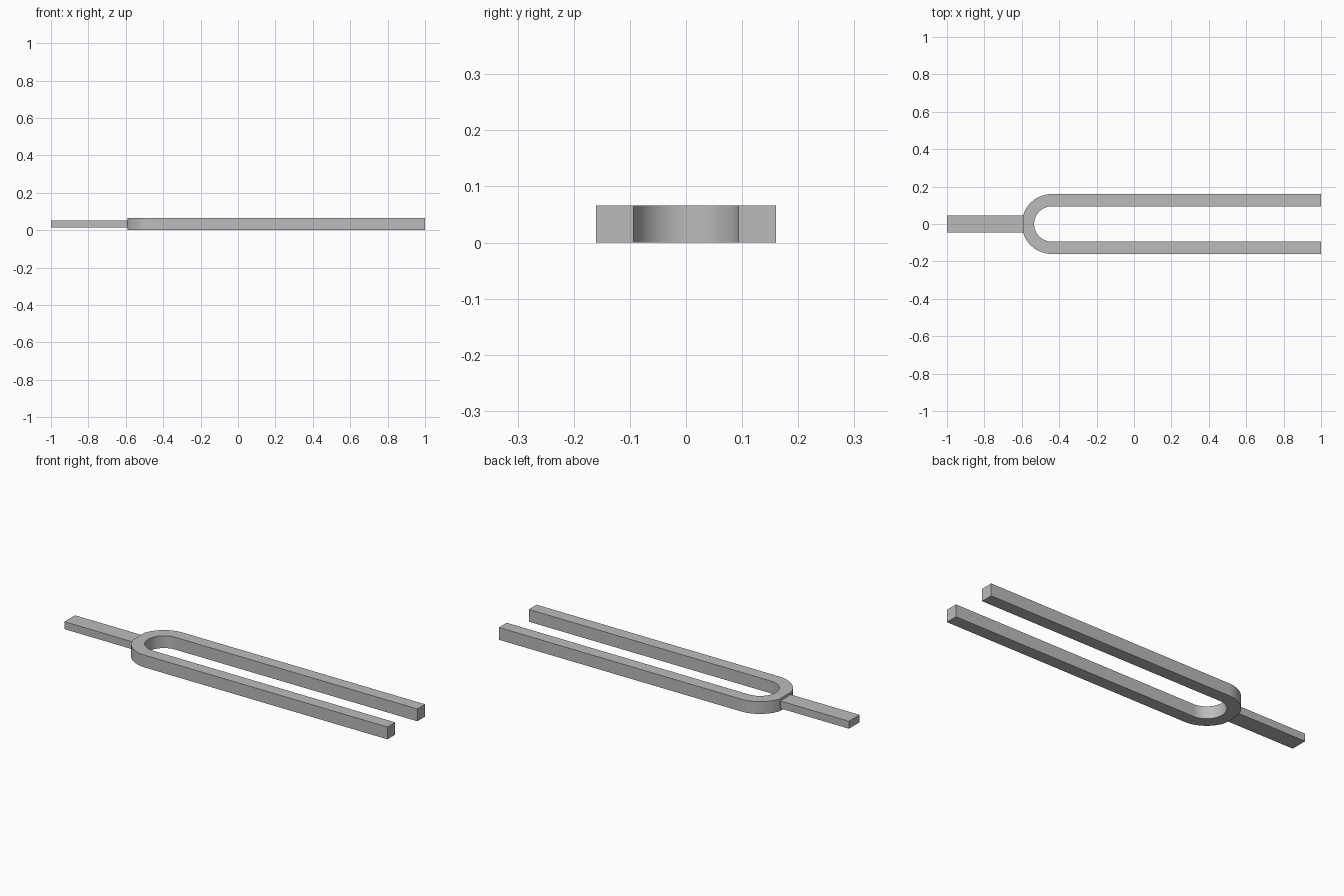
import bpy, bmesh
from math import sin, cos, pi, radians

cube = bpy.data.objects.get("Cube")
if cube:
    bpy.data.objects.remove(cube, do_unlink=True)

OUTER, INNER = 0.16, 0.094      # bend radii
BEND_X, TIP_X = -0.44, 1.0      # bend centre and prong ends
HEIGHT = 0.066
FLAT_X = -0.592                 # flat seat where the handle meets the bend
STEPS = 48

steel = bpy.data.materials.new("grey steel")
steel.use_nodes = True
colour = (0.5, 0.5, 0.5, 1)
steel.diffuse_color = colour
steel.node_tree.nodes["Principled BSDF"].inputs["Base Color"].default_value = colour


def extrude_outline(name, outline, z0, z1):
    """Flat outline pulled up into a solid part."""
    bm = bmesh.new()
    face = bm.faces.new([bm.verts.new((x, y, z0)) for x, y in outline])
    top = bmesh.ops.extrude_face_region(bm, geom=[face])["geom"]
    verts = [v for v in top if isinstance(v, bmesh.types.BMVert)]
    bmesh.ops.translate(bm, verts=verts, vec=(0, 0, z1 - z0))
    bmesh.ops.recalc_face_normals(bm, faces=bm.faces)
    mesh = bpy.data.meshes.new(name)
    bm.to_mesh(mesh)
    bm.free()
    mesh.materials.append(steel)
    obj = bpy.data.objects.new(name, mesh)
    bpy.context.collection.objects.link(obj)
    bpy.ops.object.select_all(action="DESELECT")
    obj.select_set(True)
    bpy.context.view_layer.objects.active = obj
    bpy.ops.object.shade_smooth_by_angle(angle=radians(30))
    return obj


def u_curve(radius):
    """One side of the U, from the back prong tip round to the front one."""
    arc = [pi / 2 + pi * i / STEPS for i in range(STEPS + 1)]
    bend = [(max(BEND_X + radius * cos(a), FLAT_X), radius * sin(a)) for a in arc]
    return [(TIP_X, radius)] + bend + [(TIP_X, -radius)]


# U-shaped body with two prongs
extrude_outline("forked_prongs", u_curve(OUTER) + u_curve(INNER)[::-1], 0, HEIGHT)

# Flat handle bar
w = 0.045
extrude_outline("handle", [(-1, -w), (FLAT_X, -w), (FLAT_X, w), (-1, w)], 0.013, 0.053)
